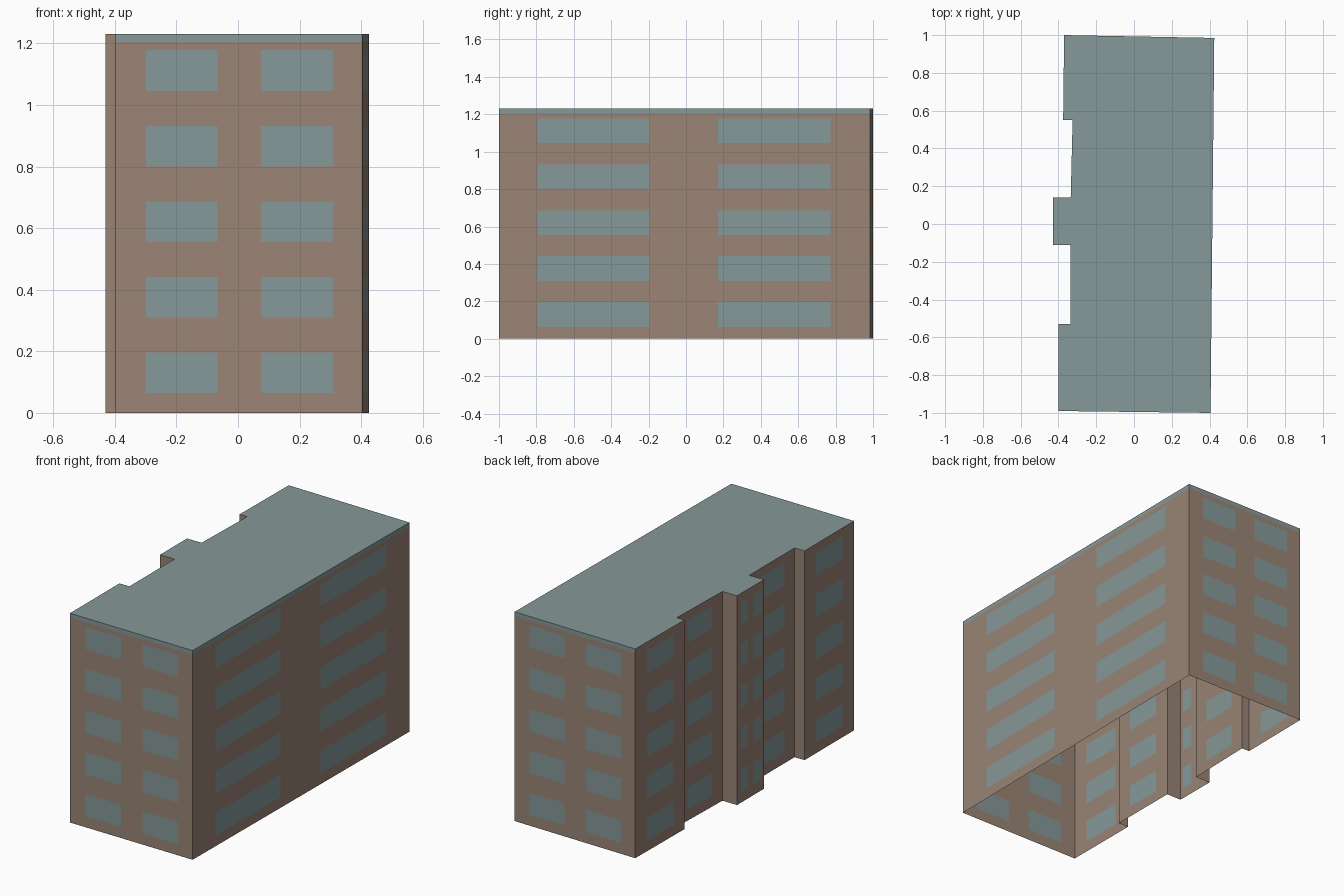
import bpy
import bmesh
from mathutils import Vector

cube = bpy.data.objects.get("Cube")
if cube:
    bpy.data.objects.remove(cube, do_unlink=True)

HEIGHT, BAND_Z, FLOORS = 1.23, 1.205, 5
SILL, WINDOW_HEIGHT, STOREY = 0.064, 0.132, 0.2455
BRICK, GLASS, ROOF = range(3)


def make_material(name, srgb):
    linear = [((c / 255 + 0.055) / 1.055) ** 2.4 for c in srgb]
    mat = bpy.data.materials.new(name)
    mat.use_nodes = True
    mat.diffuse_color = (*linear, 1)
    bsdf = mat.node_tree.nodes["Principled BSDF"]
    bsdf.inputs["Base Color"].default_value = (*linear, 1)
    bsdf.inputs["Roughness"].default_value = 0.9
    return mat


# Walls counter-clockwise: start corner, window spans along the wall, roof band
PAIR = [(0.125, 0.415), (0.59, 0.88)]
LONG_PAIR = [(0.105, 0.405), (0.59, 0.893)]
NARROW_PAIR = [(0.14, 0.41), (0.62, 0.91)]
SINGLE = [(0.235, 0.775)]
WALLS = [
    ((-0.40, -0.99), PAIR, True),            # front
    ((0.405, -1.0), LONG_PAIR, True),        # long plain side
    ((0.425, 0.985), PAIR, True),            # back
    ((-0.37, 1.0), SINGLE, False),           # back wing
    ((-0.375, 0.55), [], False),
    ((-0.325, 0.55), SINGLE, False),         # back recess
    ((-0.335, 0.14), [], False),
    ((-0.43, 0.14), NARROW_PAIR, False),     # stair bay
    ((-0.43, -0.11), [], False),
    ((-0.335, -0.11), SINGLE, False),        # front recess
    ((-0.335, -0.53), [], False),
    ((-0.40, -0.53), SINGLE, False),         # front wing
]

# Shared height lines: every odd interval is a window row
levels = [0.0]
for floor in range(FLOORS):
    sill = SILL + floor * STOREY
    levels += [sill, sill + WINDOW_HEIGHT]
levels += [BAND_Z, HEIGHT]

bm = bmesh.new()
columns, stripes = [], []

# Columns of vertices around the footprint
for i, (start, spans, band) in enumerate(WALLS):
    a, b = Vector(start), Vector(WALLS[(i + 1) % len(WALLS)][0])
    cuts = [0.0] + [t for span in spans for t in span]
    for k, t in enumerate(cuts):
        p = a.lerp(b, t)
        columns.append([bm.verts.new((p.x, p.y, z)) for z in levels])
        stripes.append((k % 2 == 1, band))

# Wall faces, with windows and the roof band picked by row and column
for c, (glazed, band) in enumerate(stripes):
    left, right = columns[c], columns[(c + 1) % len(columns)]
    for r in range(len(levels) - 1):
        face = bm.faces.new((left[r], right[r], right[r + 1], left[r + 1]))
        if band and r == len(levels) - 2:
            face.material_index = ROOF
        elif glazed and r % 2 == 1 and r < 2 * FLOORS:
            face.material_index = GLASS

# Flat roof; the underside stays open
roof = bm.faces.new([column[-1] for column in columns])
roof.material_index = ROOF

mesh = bpy.data.meshes.new("apartment_block")
bm.to_mesh(mesh)
bm.free()
for name, colour in (("brown brick", (153, 132, 117)),
                     ("grey blue glass", (134, 152, 152)),
                     ("grey blue roof", (134, 152, 152))):
    mesh.materials.append(make_material(name, colour))
block = bpy.data.objects.new("apartment_block", mesh)
bpy.context.scene.collection.objects.link(block)
